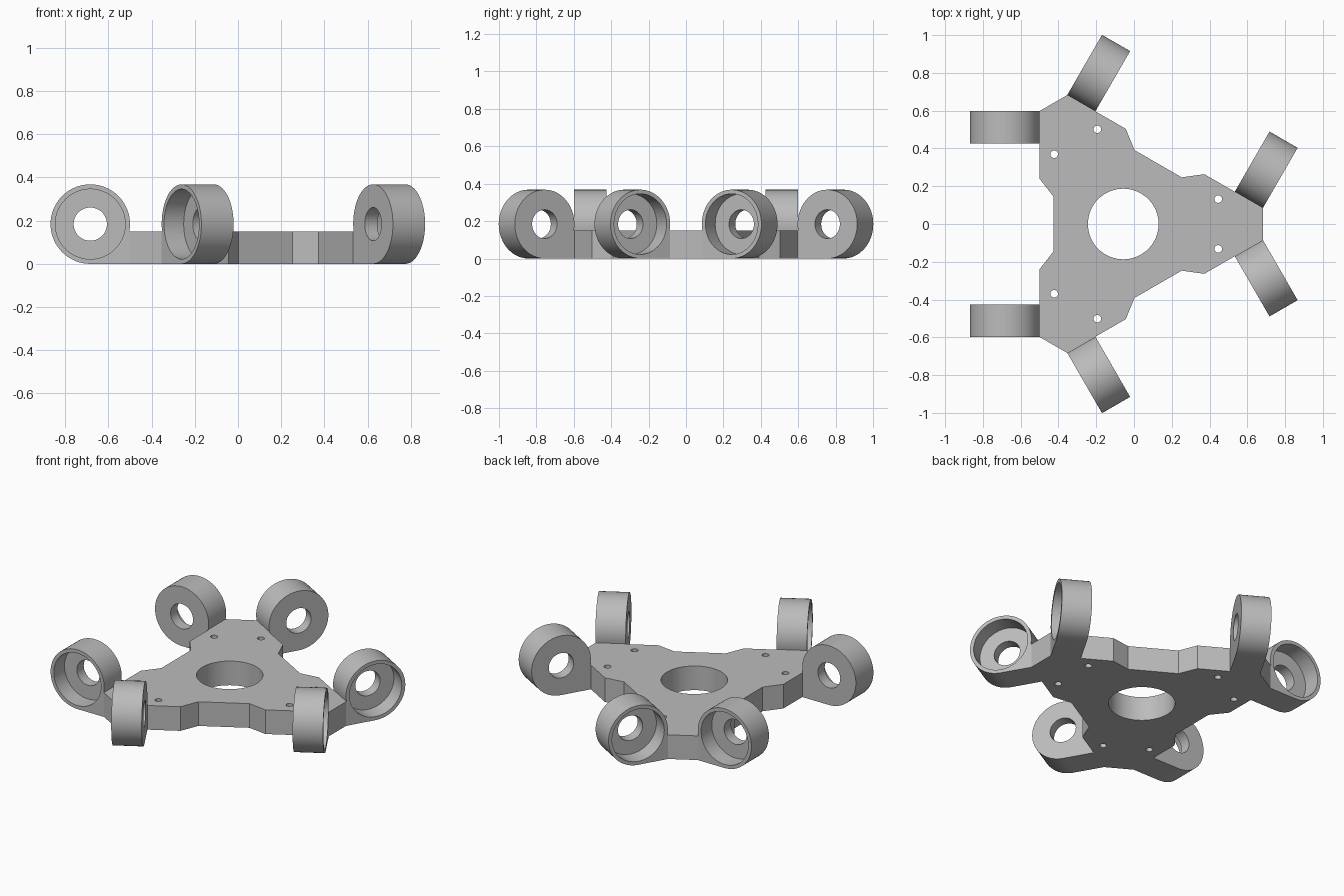
import bpy
import bmesh
from math import sin, cos, pi, radians, asin
from mathutils import Matrix, Vector

cube = bpy.data.objects.get("Cube")
if cube:
    bpy.data.objects.remove(cube, do_unlink=True)

CENTRE = Vector((-0.057, 0, 0))   # axis of the three-fold symmetry
PLATE_H = 0.15
R = 0.184                         # mount radius, also its axis height
EDGE = 0.443                      # distance from centre to the mounting edge
T_IN, T_TIP = 0.426, 0.598        # mount extent along that edge
RECESS = 0.105

grey = bpy.data.materials.new("light grey")
grey.use_nodes = True
colour = (0.5, 0.5, 0.5, 1)
grey.diffuse_color = colour
grey.node_tree.nodes["Principled BSDF"].inputs["Base Color"].default_value = colour


def circle(x, y, r, n=64):
    return [(x + r * cos(2 * pi * i / n), y + r * sin(2 * pi * i / n)) for i in range(n)]


def extrude(name, outline, place, a, b):
    """Prism of a 2D outline between depths a and b, positioned by place()."""
    bm = bmesh.new()
    ends = [[bm.verts.new(place(u, v, d)) for u, v in outline] for d in (a, b)]
    for end in ends:
        bm.faces.new(end)
    n = len(outline)
    for i in range(n):
        j = (i + 1) % n
        bm.faces.new((ends[0][i], ends[0][j], ends[1][j], ends[1][i]))
    bmesh.ops.recalc_face_normals(bm, faces=bm.faces)
    mesh = bpy.data.meshes.new(name)
    bm.to_mesh(mesh)
    bm.free()
    mesh.materials.append(grey)
    obj = bpy.data.objects.new(name, mesh)
    bpy.context.collection.objects.link(obj)
    return obj


def finish(obj, cutters):
    """Cut the openings, then shade the curved walls smooth."""
    bpy.ops.object.select_all(action='DESELECT')
    bpy.context.view_layer.objects.active = obj
    obj.select_set(True)
    for cutter in cutters:
        mod = obj.modifiers.new("cut", 'BOOLEAN')
        mod.operation = 'DIFFERENCE'
        mod.solver = 'EXACT'
        mod.object = cutter
        bpy.ops.object.modifier_apply(modifier=mod.name)
    for cutter in cutters:
        bpy.data.objects.remove(cutter, do_unlink=True)
    bpy.ops.object.shade_smooth_by_angle(angle=radians(30))


def arm_point(n, t, side=1):
    """Arm coordinates from distance to the edge and travel along it."""
    s, c = sin(radians(60)), cos(radians(60))
    return (n * c + t * s, side * (n * s - t * c))


def flat(u, v, d):
    return CENTRE + Vector((u, v, d))


arms = [Matrix.Rotation(radians(120 * k), 3, 'Z') for k in range(3)]

# Three-armed base plate with central bore and screw holes
waist = (0.396 * cos(radians(38.6)), 0.396 * sin(radians(38.6)))
half = [arm_point(EDGE, T_TIP), arm_point(EDGE, 0.24), waist]
arm_outline = [(x, -y) for x, y in reversed(half)] + half
outline, holes = [], [extrude("bore_cutter", circle(0, 0, 0.187), flat, -0.1, 0.3)]
for turn in arms:
    outline += [(turn @ Vector((x, y, 0))).to_2d() for x, y in arm_outline]
    for side in (1, -1):
        p = turn @ Vector((0.503, 0.132 * side, 0))
        holes.append(extrude("screw_cutter", circle(p.x, p.y, 0.02, 24), flat, -0.1, 0.3))
finish(extrude("base_plate", outline, flat, 0, PLATE_H), holes)

# Round mount profile with a square foot that meets the plate
top = pi + asin((R - PLATE_H) / R)
start, stop = -pi / 2, pi - (top - pi) * -1
stop = pi + asin((R - PLATE_H) / R)
steps = 56
profile = [(-R, 0)]
profile += [(R * cos(a), R + R * sin(a))
            for a in (start + (stop - start) * i / steps for i in range(steps + 1))]
profile.append((-R, PLATE_H))

# Two cup-shaped mounts on each arm
for k, turn in enumerate(arms):
    for side, label in ((1, "a"), (-1, "b")):
        def place(u, z, t, turn=turn, side=side):
            x, y = arm_point(EDGE + R + u, t, side)
            return CENTRE + turn @ Vector((x, y, z))

        mount = extrude(f"motor_mount_{k + 1}{label}", profile, place, T_IN, T_TIP)
        finish(mount, [
            extrude("shaft_cutter", circle(0, R, 0.077, 48), place, T_IN - 0.05, T_TIP + 0.05),
            extrude("recess_cutter", circle(0, R, 0.162), place, T_TIP - RECESS, T_TIP + 0.05),
        ])
